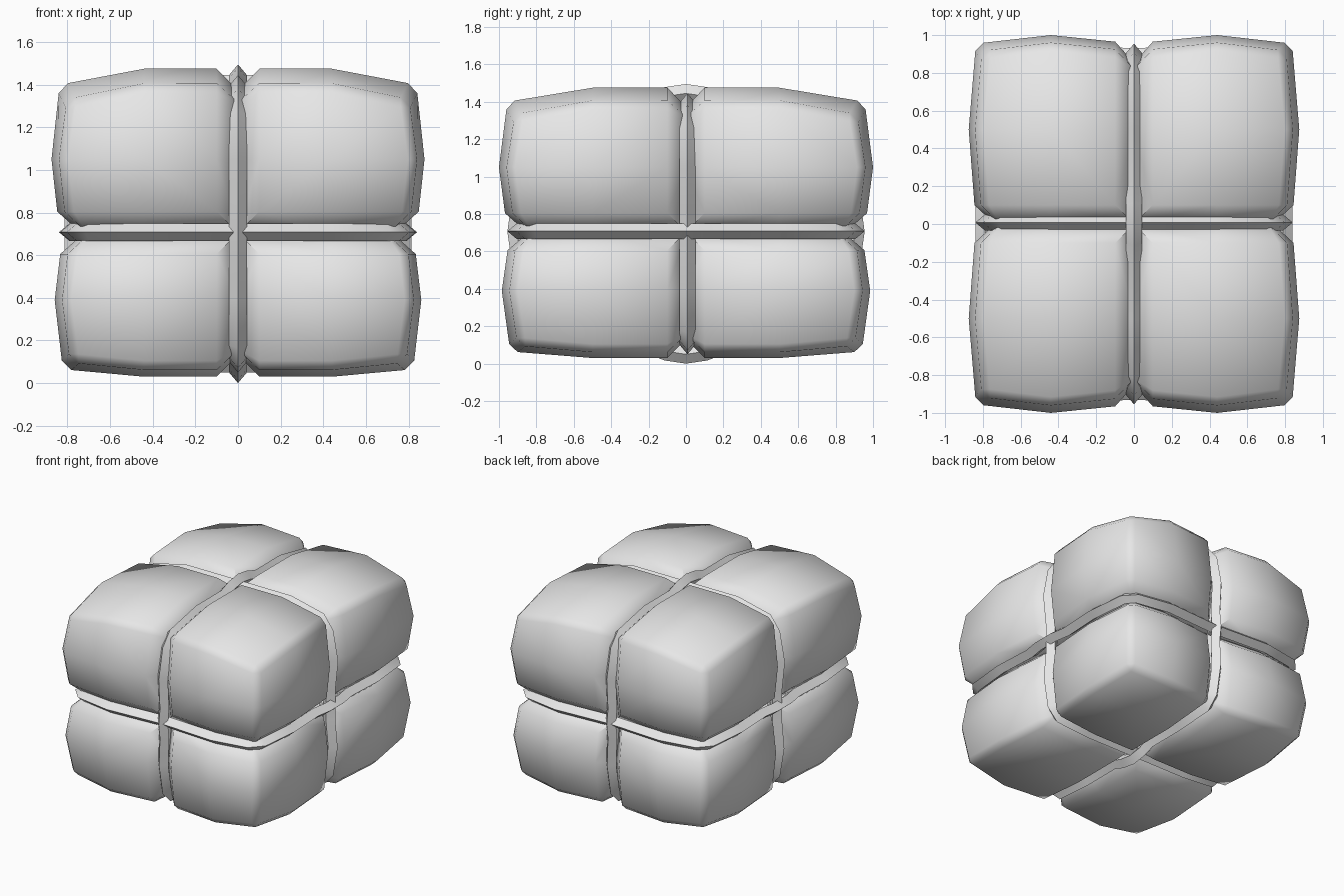
import bpy
import bmesh
import math
from mathutils import Vector

cube = bpy.data.objects.get("Cube")
if cube:
    bpy.data.objects.remove(cube, do_unlink=True)

grey = bpy.data.materials.new("plain grey")
grey.use_nodes = True
grey.diffuse_color = (0.8, 0.8, 0.8, 1)
grey.node_tree.nodes["Principled BSDF"].inputs["Base Color"].default_value = (0.8, 0.8, 0.8, 1)

MID_Z = 0.705


def finish(bm, name):
    """Turn a bmesh into a linked object with the shared material."""
    bmesh.ops.recalc_face_normals(bm, faces=bm.faces)
    mesh = bpy.data.meshes.new(name)
    bm.to_mesh(mesh)
    bm.free()
    mesh.materials.append(grey)
    obj = bpy.data.objects.new(name, mesh)
    bpy.context.collection.objects.link(obj)
    bpy.ops.object.select_all(action="DESELECT")
    obj.select_set(True)
    bpy.context.view_layer.objects.active = obj
    return obj


def cushion(name, sx, sy, upper):
    """One bulging lobe: levels -1, 0, 1 run from the middle of the bundle outwards."""
    bm = bmesh.new()
    bmesh.ops.create_cube(bm, size=2)
    bmesh.ops.subdivide_edges(bm, edges=bm.edges[:], cuts=1, use_grid_fill=True)
    weight = bm.edges.layers.float.new("bevel_weight_edge")
    # wide chamfer along the rope grooves, narrow one on the outer edges
    for e in bm.edges:
        a, b = (v.co for v in e.verts)
        ends = [round(p) for p, q in zip(a, b) if abs(p - q) < 0.1 and abs(p) > 0.5]
        if len(ends) == 2 and max(ends) == 1:
            e[weight] = 1.0 if min(ends) == -1 else 0.4
    reach_x, reach_y = (0.875, 1.0) if upper else (0.86, 0.985)
    reach_z, drop_z, mid = (1.475, 0.075, 1.05) if upper else (0.03, -0.035, 0.39)
    for v in bm.verts:
        u, w, t = (round(c) for c in v.co)
        x = (0, 0.44, reach_x - 0.038 * (abs(w) + abs(t)))[u + 1]
        y = (0, 0.5, reach_y - 0.045 * (abs(u) + abs(t)))[w + 1]
        z = (MID_Z, mid, reach_z - drop_z * (max(u, 0) + max(w, 0)))[t + 1]
        v.co = (sx * x, sy * y, z)
    obj = finish(bm, name)
    bev = obj.modifiers.new("edges", "BEVEL")
    bev.limit_method = "WEIGHT"
    bev.width = 0.1
    bev.segments = 1
    bpy.ops.object.modifier_apply(modifier=bev.name)
    bpy.ops.object.shade_smooth_by_angle(angle=math.radians(46))


def rope(name, half, place, side, half_width=0.042, half_depth=0.05):
    """Closed band with a diamond section along a mirrored half path."""
    path = [Vector(p) for p in half]
    path += [Vector((-a, b)) for a, b in reversed(half[1:-1])]
    bm = bmesh.new()
    rings = []
    for i, p in enumerate(path):
        t = (path[(i + 1) % len(path)] - path[i - 1]).normalized()
        out = Vector((-t.y, t.x)) * half_depth
        s = Vector(side) * half_width
        centre = Vector(place(*p))
        rings.append([bm.verts.new(co) for co in (
            place(*(p + out)), centre + s, place(*(p - out)), centre - s)])
    for i, ring in enumerate(rings):
        prev = rings[i - 1]
        for k in range(4):
            n = (k + 1) % 4
            bm.faces.new((prev[k], prev[n], ring[n], ring[k]))
    finish(bm, name)
    bpy.ops.object.shade_smooth_by_angle(angle=math.radians(30))


# eight cushions
for level in ("upper", "lower"):
    for sy, depth in ((-1, "front"), (1, "back")):
        for sx, hand in ((1, "left"), (-1, "right")):
            cushion(f"{level}_{depth}_{hand}_cushion", sx, sy, level == "upper")

# rope running front to back, passing over the other two
rope("lengthwise_rope",
     [(0, 1.445), (0.1, 1.43), (0.2, 1.395), (0.5, 1.395), (0.8, 1.335), (0.86, 1.26),
      (0.905, 1.05), (0.89, 0.82), (0.905, MID_Z), (0.89, 0.6), (0.9, 0.39),
      (0.86, 0.18), (0.8, 0.12), (0.5, 0.1), (0.2, 0.1), (0.1, 0.065), (0, 0.05)],
     lambda a, b: Vector((0, a, b)), (1, 0, 0))

# rope running side to side, lowest at the crossings
rope("crosswise_rope",
     [(0, 1.395), (0.44, 1.395), (0.7, 1.335), (0.75, 1.26), (0.79, 1.05), (0.765, 0.82),
      (0.765, 0.6), (0.785, 0.39), (0.75, 0.18), (0.7, 0.12), (0.44, 0.1), (0, 0.1)],
     lambda a, b: Vector((a, 0.008, b)), (0, 1, 0))

# rope around the waist
quarter = [(0, 0.88), (0.1, 0.885), (0.44, 0.905), (0.7, 0.86), (0.755, 0.8),
           (0.785, 0.5), (0.77, 0.2), (0.79, 0.08)]
rope("waist_rope",
     quarter + [(a, -b) for a, b in reversed(quarter)],
     lambda a, b: Vector((a, b, MID_Z + 0.003)), (0, 0, 1))
